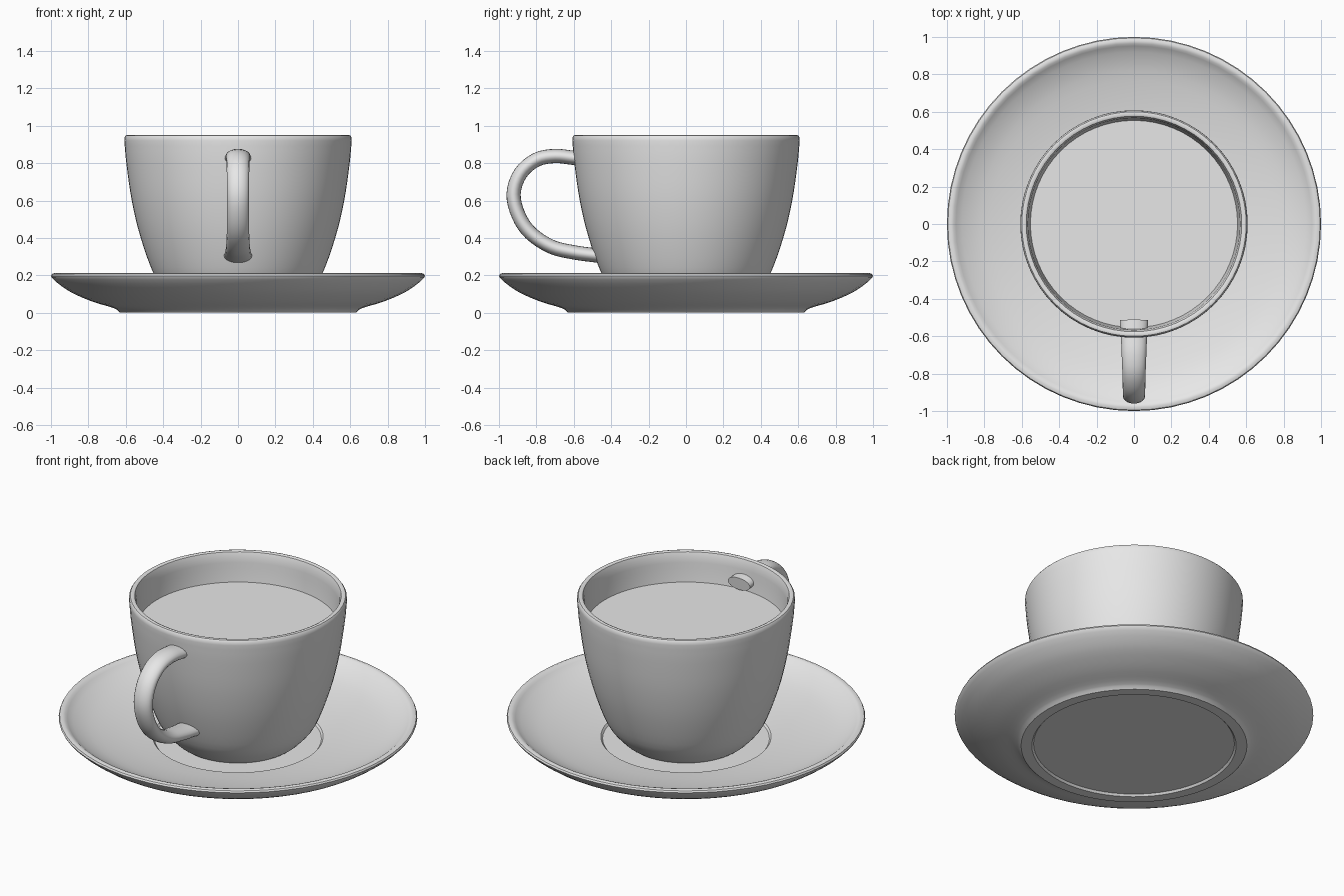
import bpy, bmesh, math
from mathutils import Vector

if "Cube" in bpy.data.objects:
    bpy.data.objects.remove(bpy.data.objects["Cube"])

SEG = 64
china = bpy.data.materials.new("light_grey")
china.diffuse_color = (0.8, 0.8, 0.8, 1)
china.use_nodes = True
china.node_tree.nodes["Principled BSDF"].inputs["Base Color"].default_value = china.diffuse_color


def finish(bm, name, angle=40):
    bmesh.ops.remove_doubles(bm, verts=bm.verts, dist=1e-5)
    bmesh.ops.recalc_face_normals(bm, faces=bm.faces)
    me = bpy.data.meshes.new(name)
    bm.to_mesh(me)
    bm.free()
    me.materials.append(china)
    ob = bpy.data.objects.new(name, me)
    bpy.context.collection.objects.link(ob)
    bpy.ops.object.select_all(action='DESELECT')
    ob.select_set(True)
    bpy.context.view_layer.objects.active = ob
    bpy.ops.object.shade_smooth_by_angle(angle=math.radians(angle))
    return ob


def lathe(name, profile):
    """Turn (radius, z) points around the z axis."""
    bm = bmesh.new()
    vs = [bm.verts.new((r, 0, z)) for r, z in profile]
    es = [bm.edges.new(p) for p in zip(vs, vs[1:])]
    bmesh.ops.spin(bm, geom=vs + es, cent=(0, 0, 0), axis=(0, 0, 1),
                   angle=math.tau, steps=SEG, use_merge=False)
    return finish(bm, name)


def smooth(pts, n=5):
    """Catmull-Rom interpolation through the points."""
    pts = [Vector(p) for p in pts]
    ext = [2 * pts[0] - pts[1]] + pts + [2 * pts[-1] - pts[-2]]
    out = []
    for i in range(1, len(ext) - 2):
        a, b, c, d = ext[i - 1:i + 3]
        for k in range(n):
            t = k / n
            out.append(0.5 * (2 * b + (c - a) * t + (2 * a - 5 * b + 4 * c - d) * t * t
                              + (3 * b - a - 3 * c + d) * t ** 3))
    return out + [pts[-1]]


# Saucer: recessed foot, flared underside, rounded rim, cup well
under = smooth([(0.645, 0.015), (0.68, 0.03), (0.78, 0.06), (0.89, 0.108), (0.96, 0.155), (0.995, 0.187)], 3)
top = smooth([(0.965, 0.208), (0.92, 0.178), (0.82, 0.138), (0.65, 0.102), (0.475, 0.078)], 3)
lathe("saucer", [(0, 0.012), (0.56, 0.012), (0.57, 0), (0.63, 0)] + [tuple(p) for p in under]
      + [(1.0, 0.197), (0.995, 0.207), (0.98, 0.212)] + [tuple(p) for p in top]
      + [(0.465, 0.066), (0, 0.066)])

# Cup: outer wall, rounded lip, inner wall
outer = smooth([(0.33, 0.067), (0.375, 0.105), (0.447, 0.2), (0.52, 0.4),
                (0.568, 0.6), (0.597, 0.8), (0.608, 0.92)], 4)
inner = smooth([(0.567, 0.92), (0.555, 0.78), (0.527, 0.6), (0.478, 0.4),
                (0.4, 0.2), (0.32, 0.13)], 4)
lathe("cup", [(0, 0.067)] + [tuple(p) for p in outer]
      + [(0.607, 0.938), (0.6, 0.948), (0.588, 0.951), (0.576, 0.946)]
      + [tuple(p) for p in inner] + [(0, 0.12)])

# Drink surface
bm = bmesh.new()
bmesh.ops.create_circle(bm, cap_ends=True, segments=SEG, radius=0.557)
bmesh.ops.translate(bm, verts=bm.verts, vec=(0, 0, 0.77))
finish(bm, "drink")

# Handle: oval section swept along a loop, points are (y, z, half width)
path = smooth([(-0.515, 0.82, 0.076), (-0.60, 0.828, 0.07), (-0.70, 0.838, 0.066), (-0.80, 0.818, 0.062),
               (-0.885, 0.745, 0.06), (-0.922, 0.635, 0.059), (-0.895, 0.52, 0.059),
               (-0.83, 0.425, 0.06), (-0.72, 0.353, 0.064), (-0.60, 0.323, 0.069),
               (-0.47, 0.305, 0.076)], 4)
bm = bmesh.new()
rings = []
for i, p in enumerate(path):
    d = path[min(i + 1, len(path) - 1)] - path[max(i - 1, 0)]
    n = Vector((-d.y, d.x)).normalized()
    ring = []
    for k in range(20):
        a = math.tau * k / 20
        h = 0.038 * math.sin(a)
        ring.append(bm.verts.new((p.z * math.cos(a), p.x + n.x * h, p.y + n.y * h)))
    rings.append(ring)
for r0, r1 in zip(rings, rings[1:]):
    for k in range(20):
        j = (k + 1) % 20
        bm.faces.new((r0[k], r0[j], r1[j], r1[k]))
bm.faces.new(rings[0])
bm.faces.new(rings[-1])
finish(bm, "handle")
